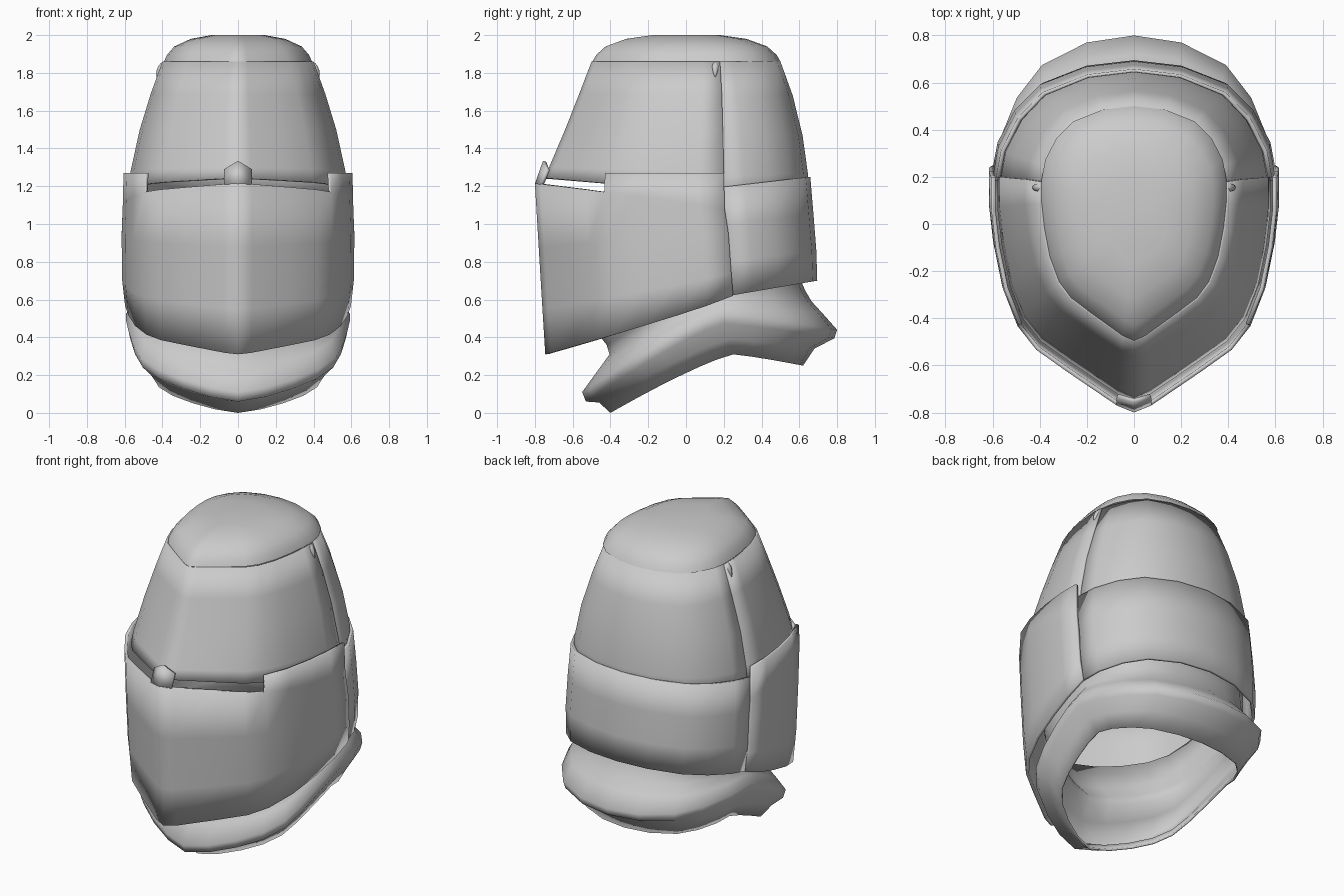
import bpy
import bmesh
from math import radians
from mathutils import Vector

if "Cube" in bpy.data.objects:
    bpy.data.objects.remove(bpy.data.objects["Cube"], do_unlink=True)

steel = bpy.data.materials.new("grey steel")
steel.use_nodes = True
GREY = (0.6, 0.6, 0.6, 1)
steel.diffuse_color = GREY
steel.node_tree.nodes["Principled BSDF"].inputs["Base Color"].default_value = GREY

# Half outlines as (share of width, share of length from the side seam)
KEEL = [(0, 1), (.12, .97), (.46, .83), (.68, .735), (.81, .635),
        (.91, .48), (.97, .3), (1, .14), (1, 0)]
BLUNT = [(0, 1), (.25, .95), (.5, .86), (.72, .75), (.87, .62),
         (.94, .46), (.98, .28), (1, .14), (1, 0)]
BACK = [(1, 0), (.96, .27), (.84, .56), (.66, .79), (.34, .95), (0, 1)]


def ring(row, part, power, front_table):
    """One outline: half width, then (y, z) at the front, the side seam and the back."""
    w, front, seam, back = row

    def arc(table, end):
        return [Vector((a * w, seam[0] + (end[0] - seam[0]) * t,
                        seam[1] + (end[1] - seam[1]) * t ** power)) for a, t in table]

    def mirror(points):
        return [Vector((-p.x, p.y, p.z)) for p in reversed(points)]

    points = []
    if part != "back":
        half = arc(front_table, front)
        points = mirror(half[1:]) + half
    if part != "front":
        half = arc(BACK, back)
        rear = half + mirror(half[:-1])
        points = rear if part == "back" else points + rear[1:-1]
    return points


def finish(bm, name, thickness=0.0):
    mesh = bpy.data.meshes.new(name)
    bm.to_mesh(mesh)
    bm.free()
    obj = bpy.data.objects.new(name, mesh)
    bpy.context.collection.objects.link(obj)
    mesh.materials.append(steel)
    bpy.ops.object.select_all(action="DESELECT")
    obj.select_set(True)
    bpy.context.view_layer.objects.active = obj
    bpy.ops.object.shade_smooth_by_angle(angle=radians(65))
    if thickness:
        mod = obj.modifiers.new("Thickness", "SOLIDIFY")
        mod.thickness = thickness
        mod.offset = -1


def loft(rows, part="all", power=1.0, front_table=KEEL, cap=False):
    """Skin the outlines from the lowest to the highest."""
    bm = bmesh.new()
    rings = [[bm.verts.new(p) for p in ring(r, part, power, front_table)] for r in rows]
    n = len(rings[0])
    for low, high in zip(rings, rings[1:]):
        for i in range(n if part == "all" else n - 1):
            k = (i + 1) % n
            bm.faces.new((low[i], low[k], high[k], high[i]))
    if cap:
        bm.faces.new(rings[-1])
    return bm


# Domed crown, shrinking towards the top
crown = []
for s, z in ((1, 1.86), (.96, 1.895), (.86, 1.94), (.64, 1.98), (.36, 2.0)):
    crown.append((.392 * s, (-.495 * s, z), (.19 * s, z), (.5 * s, z)))
finish(loft(crown, cap=True), "crown")

# Upper front plate, its lower edge dips away from the centre
finish(loft([
    (.58, (-.75, 1.245), (.2, 1.16), None),
    (.57, (-.725, 1.3), (.2, 1.27), None),
    (.52, (-.64, 1.5), (.195, 1.5), None),
    (.462, (-.565, 1.69), (.19, 1.69), None),
    (.4, (-.5, 1.86), (.18, 1.86), None),
], "front"), "upper_front_plate", .015)

# Upper back plate, tucked under the front one
finish(loft([
    (.575, None, (.19, 1.1), (.65, 1.15)),
    (.567, None, (.18, 1.25), (.645, 1.27)),
    (.525, None, (.17, 1.47), (.617, 1.47)),
    (.46, None, (.16, 1.68), (.565, 1.68)),
    (.393, None, (.15, 1.86), (.5, 1.86)),
], "back"), "upper_back_plate", .015)

# Face plate with the sight slit cut from its top row
face = loft([
    (.598, (-.745, .31), (.25, .62), None),
    (.614, (-.76, .55), (.24, .74), None),
    (.616, (-.78, .88), (.225, .95), None),
    (.61, (-.8, 1.215), (.205, 1.08), None),
    (.606, (-.79, 1.27), (.2, 1.27), None),
], "front", power=.9)
slit = [f for f in face.faces
        if f.calc_center_median().z > 1.15 and abs(f.calc_center_median().x) < .48]
bmesh.ops.delete(face, geom=slit, context="FACES")
finish(face, "face_plate", .018)

# Lower back plate
finish(loft([
    (.592, None, (.23, .62), (.695, .7)),
    (.603, None, (.22, .8), (.69, .86)),
    (.6, None, (.2, 1.0), (.675, 1.05)),
    (.588, None, (.185, 1.195), (.658, 1.25)),
], "back"), "lower_back_plate", .018)

# Neck guard: turned-under hem, flared rim, throat, edge hidden in the helmet
finish(loft([
    (.48, (-.4, 0), (.25, .31), (.62, .25)),
    (.53, (-.46, .055), (.23, .39), (.68, .34)),
    (.58, (-.53, .06), (.2, .475), (.785, .395)),
    (.592, (-.55, .11), (.2, .525), (.8, .44)),
    (.56, (-.47, .22), (.2, .575), (.72, .53)),
    (.525, (-.405, .31), (.2, .62), (.665, .59)),
    (.53, (-.42, .36), (.2, .67), (.63, .65)),
    (.55, (-.49, .45), (.2, .76), (.6, .72)),
    (.555, (-.54, .62), (.2, .88), (.59, .84)),
], power=1.2, front_table=BLUNT), "neck_guard", .012)

# Pointed tab rising from the face plate across the slit
tab = bmesh.new()
middle = [tab.verts.new(p) for p in ((0, -.8, 1.213), (0, -.757, 1.335))]
for side in (-1, 1):
    edge = [tab.verts.new((side * .074, y, z)) for y, z in ((-.77, 1.209), (-.737, 1.29))]
    quad = [middle[0], edge[0], edge[1], middle[1]]
    tab.faces.new(quad if side > 0 else quad[::-1])
finish(tab, "slit_tab", .018)

# Teardrop rivets at the top of the side seams
for side, label in ((1, "left"), (-1, "right")):
    rivet = bmesh.new()
    bmesh.ops.create_uvsphere(rivet, u_segments=8, v_segments=6, radius=1)
    for v in rivet.verts:
        taper = .65 + .35 * v.co.z
        v.co = Vector((side * .41 + v.co.x * .02 - side * v.co.z * .012,
                       .155 + v.co.y * .026 * taper, 1.815 + v.co.z * .042))
    finish(rivet, label + "_rivet")
